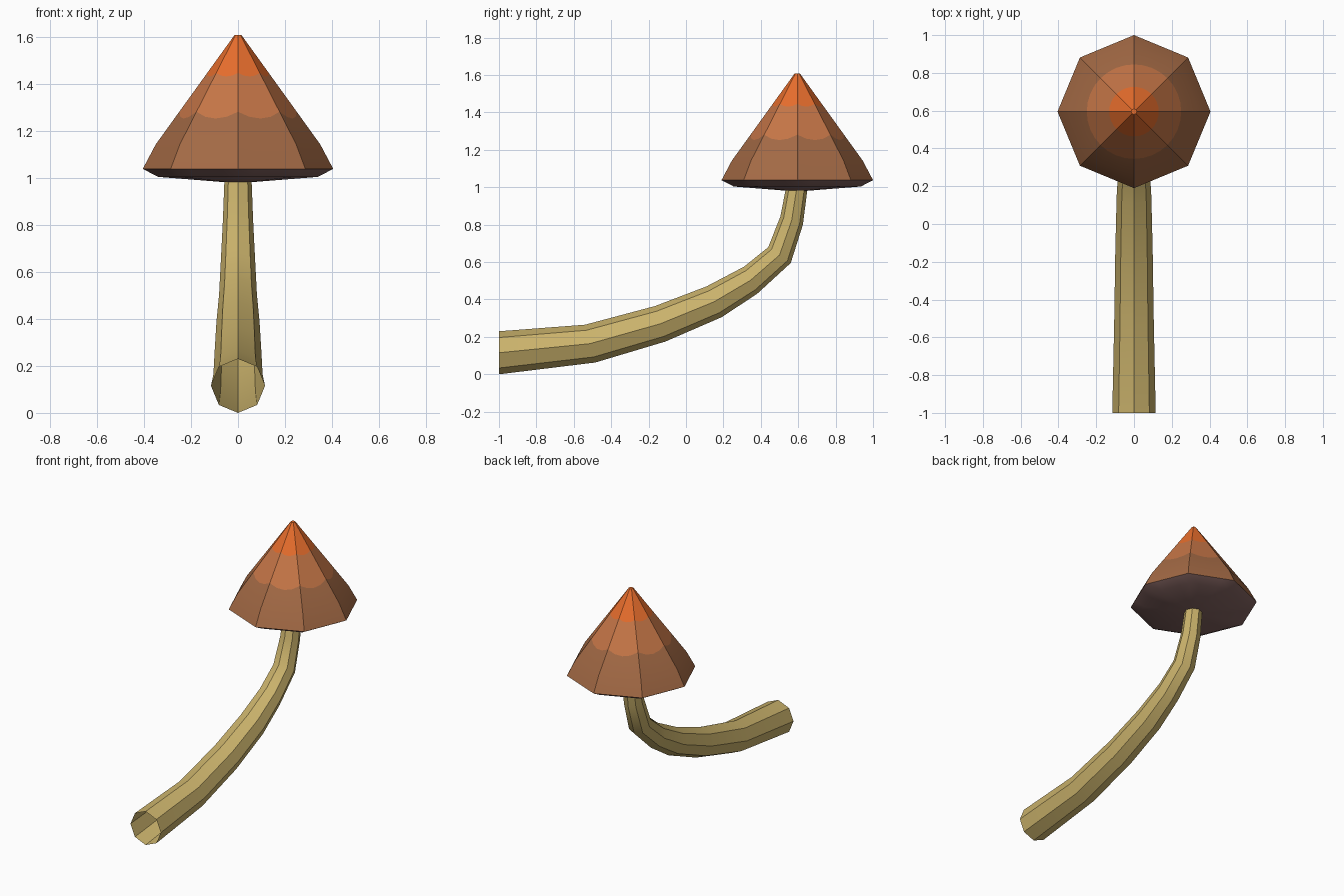
import bpy, bmesh, math

if "Cube" in bpy.data.objects:
    bpy.data.objects.remove(bpy.data.objects["Cube"])

SIDES = 8
SUB = 4  # slices per cap side, so the colour bands can be round


def material(name, rgb):
    lin = [((c / 255 + 0.055) / 1.055) ** 2.4 for c in rgb]
    m = bpy.data.materials.new(name)
    m.diffuse_color = (*lin, 1)
    m.use_nodes = True
    m.node_tree.nodes["Principled BSDF"].inputs["Base Color"].default_value = m.diffuse_color
    return m


def make_object(name, rings, mats, band_colours, cap_ends=False):
    """Skin a list of closed rings; one material index per band."""
    bm = bmesh.new()
    rows = [[bm.verts.new(p) for p in ring] for ring in rings]
    for i, (a, b) in enumerate(zip(rows, rows[1:])):
        n = len(a)
        for k in range(n):
            j = (k + 1) % n
            f = bm.faces.new((a[k], a[j], b[j], b[k]))
            f.material_index = band_colours[i]
    if cap_ends:
        bm.faces.new(rows[0]).material_index = band_colours[0]
        bm.faces.new(rows[-1]).material_index = band_colours[-1]
    bmesh.ops.recalc_face_normals(bm, faces=bm.faces)
    me = bpy.data.meshes.new(name)
    bm.to_mesh(me)
    bm.free()
    for m in mats:
        me.materials.append(m)
    ob = bpy.data.objects.new(name, me)
    bpy.context.collection.objects.link(ob)
    # Soft along the length, crisp between the eight sides
    bpy.ops.object.select_all(action='DESELECT')
    ob.select_set(True)
    bpy.context.view_layer.objects.active = ob
    bpy.ops.object.shade_smooth_by_angle(angle=math.radians(28))
    return ob


orange = material("orange tip", (238, 113, 46))
rust = material("rust band", (198, 118, 71))
brown = material("brown skirt", (164, 106, 69))
gill = material("plum gills", (133, 101, 98))
straw = material("straw stem", (203, 179, 108))

# Cap: eight-sided cone, with circular colour borders on its flat sides
CY = 0.595
TIP, SHOULDER = (0.015, 1.607), (0.35, 1.142)


def cap_ring(radius, z=None):
    """With z: flat octagon. Without z: a round cut through the cone sides."""
    pts = []
    for k in range(SIDES * SUB):
        a = 2 * math.pi * k / (SIDES * SUB)
        mid = (k // SUB + 0.5) * 2 * math.pi / SIDES
        f = math.cos(math.pi / SIDES) / math.cos(a - mid)
        if z is None:
            r = radius
            t = (radius / f - TIP[0]) / (SHOULDER[0] - TIP[0])
            h = TIP[1] + t * (SHOULDER[1] - TIP[1])
        else:
            r, h = radius * f, z
        pts.append((r * math.cos(a), CY + r * math.sin(a), h))
    return pts


cap_rings = [cap_ring(*TIP), cap_ring(0.131), cap_ring(0.25), cap_ring(*SHOULDER),
             cap_ring(0.405, 1.038), cap_ring(0.34, 1.004), cap_ring(0.04, 0.98)]
make_object("mushroom_cap", cap_rings, [orange, rust, brown, gill],
            [0, 1, 2, 2, 3, 3], cap_ends=True)

# Stem: open eight-sided tube; each ring given by its upper and lower (y, z)
stem_pairs = [((-1.0, 0.23), (-1.0, 0.0)), ((-0.54, 0.265), (-0.485, 0.063)),
              ((-0.165, 0.365), (-0.11, 0.175)), ((0.11, 0.47), (0.19, 0.305)),
              ((0.31, 0.575), (0.38, 0.43)), ((0.44, 0.68), (0.56, 0.595)),
              ((0.505, 0.845), (0.625, 0.80)), ((0.535, 1.0), (0.65, 0.995))]
stem_rings = []
for (uy, uz), (ly, lz) in stem_pairs:
    half = math.hypot(uy - ly, uz - lz) / 2
    ring = []
    for k in range(SIDES):
        a = 2 * math.pi * k / SIDES
        c = math.cos(a) / 2
        ring.append((half * math.sin(a), (uy + ly) / 2 + c * (uy - ly),
                     (uz + lz) / 2 + c * (uz - lz)))
    stem_rings.append(ring)
make_object("mushroom_stem", stem_rings, [straw], [0] * (len(stem_rings) - 1))
